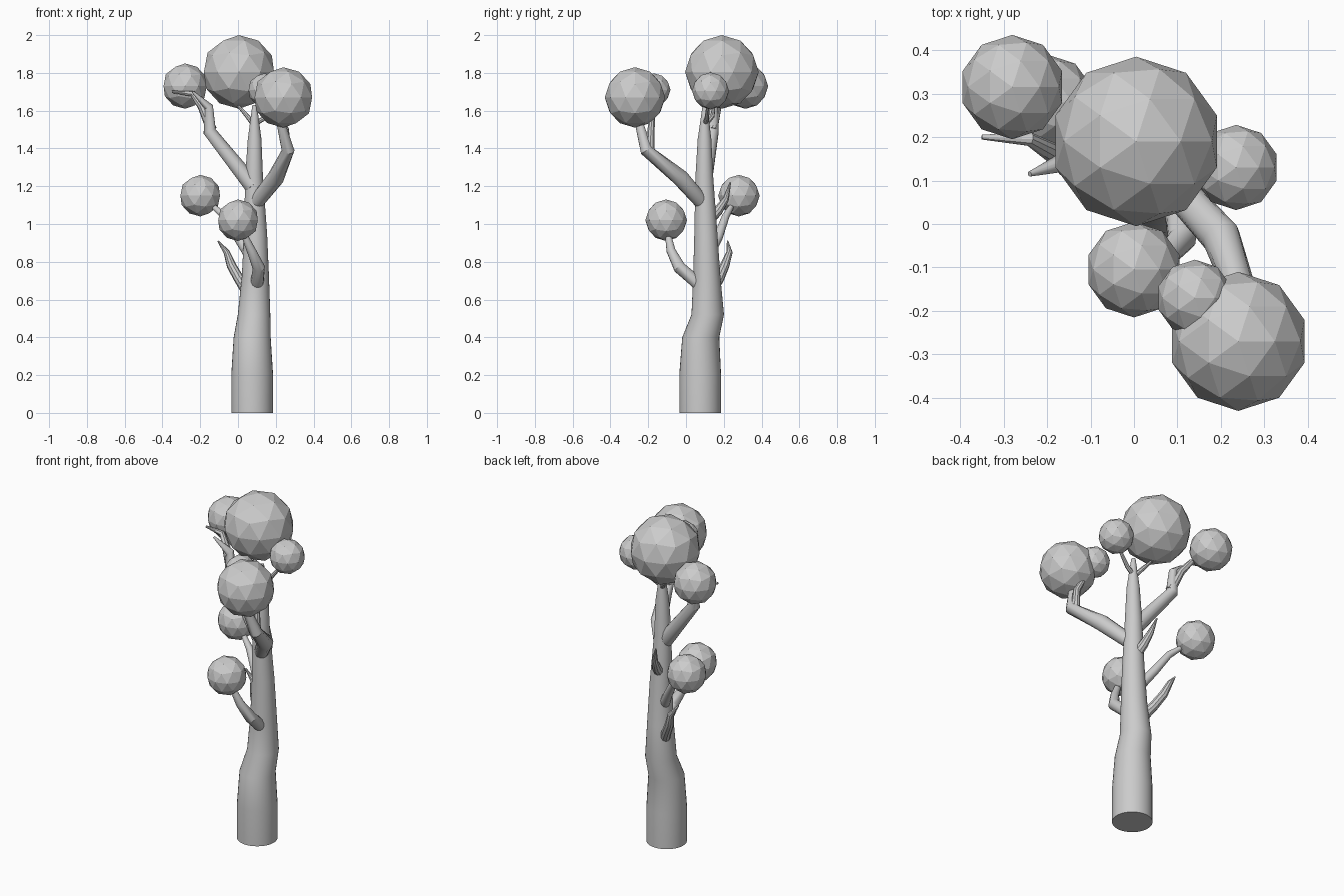
import bpy, bmesh, math
from mathutils import Vector

cube = bpy.data.objects.get("Cube")
if cube:
    bpy.data.objects.remove(cube, do_unlink=True)

GREY = (0.6, 0.6, 0.6, 1)
mat = bpy.data.materials.new("plain grey")
mat.use_nodes = True
mat.diffuse_color = GREY
mat.node_tree.nodes["Principled BSDF"].inputs["Base Color"].default_value = GREY


def finish(bm, name):
    bmesh.ops.recalc_face_normals(bm, faces=bm.faces)
    mesh = bpy.data.meshes.new(name)
    bm.to_mesh(mesh)
    bm.free()
    mesh.materials.append(mat)
    obj = bpy.data.objects.new(name, mesh)
    bpy.context.collection.objects.link(obj)
    return obj


def limb(name, path, sides=14, level=False):
    """Tapering tube through (x, y, z, radius) points; level keeps rings flat."""
    bm = bmesh.new()
    pts = [Vector(p[:3]) for p in path]
    rings = []
    for i, p in enumerate(pts):
        into = (p - pts[max(i - 1, 0)]).normalized()
        out = (pts[min(i + 1, len(pts) - 1)] - p).normalized()
        axis = Vector((0, 0, 1)) if level else (into + out).normalized()
        u = Vector((0, 1, 0)).cross(axis).normalized()
        v = axis.cross(u)
        angles = [2 * math.pi * k / sides for k in range(sides)]
        rings.append([bm.verts.new(p + path[i][3] * (u * math.cos(a) + v * math.sin(a)))
                      for a in angles])
    for a, b in zip(rings, rings[1:]):
        for k in range(sides):
            n = (k + 1) % sides
            bm.faces.new((a[k], a[n], b[n], b[k]))
    bm.faces.new(rings[0])
    bm.faces.new(rings[-1])
    obj = finish(bm, name)
    bpy.ops.object.select_all(action='DESELECT')
    obj.select_set(True)
    bpy.context.view_layer.objects.active = obj
    bpy.ops.object.shade_smooth_by_angle(angle=math.radians(30))


def foliage(name, x, y, z, radius):
    bm = bmesh.new()
    bmesh.ops.create_icosphere(bm, subdivisions=2, radius=radius)
    finish(bm, name).location = (x, y, z)


# Trunk with a slight kink
limb("trunk", [(.075, .075, 0, .11), (.075, .075, .21, .11), (.075, .078, .4, .098),
               (.085, .115, .52, .086), (.092, .11, .72, .072), (.093, .105, .95, .061),
               (.085, .097, 1.25, .047), (.088, .098, 1.45, .036), (.088, .1, 1.63, .012)],
     sides=32, level=True)

# Main branches
limb("front_branch", [(.1, .08, 1.12, .04), (.2, -.03, 1.245, .045),
                      (.265, -.21, 1.39, .034), (.225, -.25, 1.54, .022)])
limb("back_branch", [(.08, .09, 1.2, .045), (-.15, .14, 1.49, .034),
                     (-.155, .145, 1.62, .024), (-.24, .115, 1.7, .006)])
limb("low_front_branch", [(.1, .07, .68, .035), (.11, -.035, .77, .033),
                          (.07, -.08, .86, .024), (.02, -.1, .97, .014)])
limb("low_back_branch", [(.06, .12, .84, .03), (0, .17, .93, .025),
                         (-.07, .21, 1.04, .02), (-.15, .25, 1.11, .012)])

# Side shoots and twigs
limb("front_shoot", [(.255, -.19, 1.39, .025), (.25, -.185, 1.5, .02),
                     (.17, -.17, 1.65, .01)], sides=10)
limb("back_shoot", [(-.14, .14, 1.5, .028), (-.19, .165, 1.62, .023),
                    (-.24, .195, 1.69, .016), (-.35, .2, 1.7, .006)], sides=10)
limb("low_bare_twig", [(.05, .13, .64, .03), (.005, .175, .71, .027),
                       (-.035, .205, .78, .025), (-.06, .23, .85, .017),
                       (-.105, .22, .91, .004)], sides=10)
limb("high_bare_twig", [(.09, .11, 1.01, .03), (.075, .17, 1.07, .026),
                        (.06, .21, 1.13, .018), (.035, .235, 1.22, .004)], sides=10)
limb("crown_twig", [(.088, .1, 1.52, .014), (.05, .14, 1.57, .012),
                    (-.02, .15, 1.65, .006)], sides=8)
limb("side_twig", [(.088, .1, 1.53, .014), (.14, .11, 1.56, .012),
                   (.21, .12, 1.65, .008)], sides=8)

# Faceted foliage balls
foliage("crown_foliage", .005, .19, 1.805, .195)
foliage("back_foliage", -.28, .315, 1.73, .12)
foliage("front_foliage", .24, -.27, 1.67, .16)
foliage("front_small_foliage", .14, -.17, 1.71, .088)
foliage("side_foliage", .235, .13, 1.705, .098)
foliage("low_back_foliage", -.2, .28, 1.15, .11)
foliage("low_front_foliage", 0, -.105, 1.02, .11)
